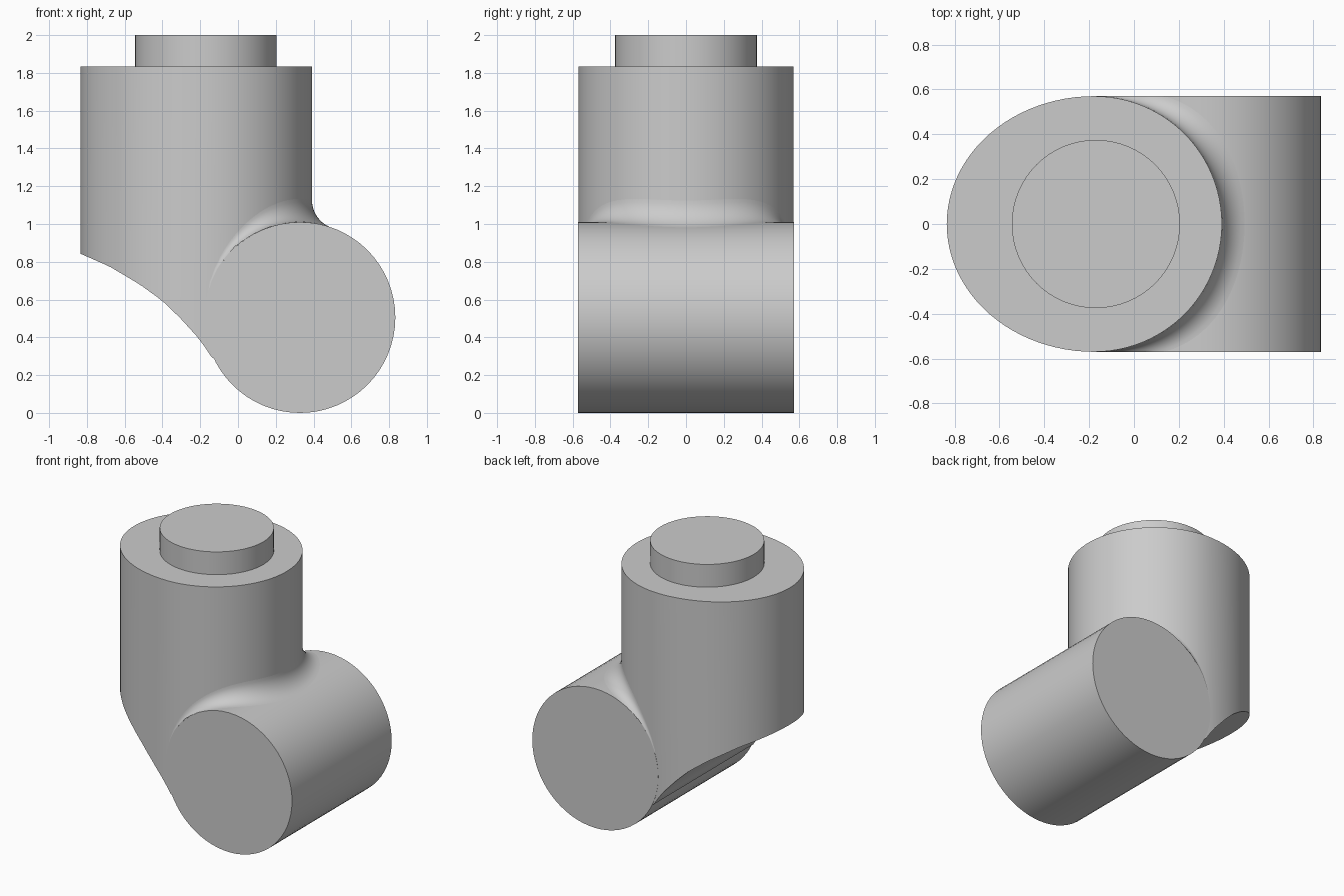
import bpy, bmesh, math
from mathutils import Vector

cube = bpy.data.objects.get("Cube")
if cube:
    bpy.data.objects.remove(cube, do_unlink=True)

grey = bpy.data.materials.new("light_grey")
grey.use_nodes = True
color = (0.6, 0.6, 0.6, 1)
grey.diffuse_color = color
grey.node_tree.nodes["Principled BSDF"].inputs["Base Color"].default_value = color

AXIS_X, COL_R, LEFT_R = -0.178, 0.57, 0.657   # column
BAR_X, BAR_R, HALF = 0.328, 0.505, 0.571      # cross barrel
DECK, TOP = 1.835, 2.0


def finish(name, bm, recalc=True):
    if recalc:
        bmesh.ops.recalc_face_normals(bm, faces=bm.faces)
    mesh = bpy.data.meshes.new(name)
    bm.to_mesh(mesh)
    bm.free()
    mesh.materials.append(grey)
    obj = bpy.data.objects.new(name, mesh)
    bpy.context.collection.objects.link(obj)
    bpy.ops.object.select_all(action="DESELECT")
    obj.select_set(True)
    bpy.context.view_layer.objects.active = obj
    bpy.ops.object.shade_smooth_by_angle(angle=math.radians(30))
    return obj


def cylinder(name, radius, depth, location, tilt=0):
    bm = bmesh.new()
    bmesh.ops.create_cone(bm, cap_ends=True, segments=64,
                          radius1=radius, radius2=radius, depth=depth)
    obj = finish(name, bm)
    obj.location = location
    obj.rotation_euler.x = tilt


# Curved underside of the column, ending inside the barrel
UNDER = [(-0.835, 0.843), (-0.68, 0.775), (-0.52, 0.68), (-0.4, 0.593),
         (-0.307, 0.503), (-0.2, 0.386), (-0.127, 0.275), (0.4, 0.275)]


def underside(x):
    for (x0, z0), (x1, z1) in zip(UNDER, UNDER[1:]):
        if x <= x1:
            return z0 + (z1 - z0) * (x - x0) / (x1 - x0)
    return UNDER[-1][1]


# Egg-shaped column with a flat deck
bm = bmesh.new()
n = 96
upper, lower = [], []
for i in range(n):
    t = math.tau * i / n
    x = AXIS_X + math.cos(t) * (COL_R if math.cos(t) > 0 else LEFT_R)
    y = COL_R * math.sin(t)
    upper.append(bm.verts.new((x, y, DECK)))
    lower.append(bm.verts.new((x, y, underside(x))))
bm.faces.new(upper)
for i in range(n):
    j = (i + 1) % n
    bm.faces.new((lower[i], lower[j], upper[j], upper[i]))
for i in range(n // 2):
    ring = [lower[i], lower[i + 1], lower[-i - 1], lower[-i]]
    bm.faces.new(list(dict.fromkeys(ring)))
finish("column", bm)

# Cross barrel and top boss
cylinder("cross_barrel", BAR_R, 2 * HALF, (BAR_X, 0, BAR_R), math.pi / 2)
cylinder("top_boss", 0.375, TOP - DECK + 0.02, (-0.17, 0, (TOP + DECK - 0.02) / 2))

# Tapering fillet where the column meets the barrel
bm = bmesh.new()
rows, steps = [], 10
for i in range(-32, 33):
    t = math.pi / 2 * i / 32
    r = 0.15 * math.cos(t) + 0.001
    cx = AXIS_X + (COL_R + r) * math.cos(t)
    cy = (COL_R + r) * math.sin(t)
    cz = BAR_R + math.sqrt(max(0, (BAR_R + r) ** 2 - (cx - BAR_X) ** 2))
    center = Vector((cx, cy, cz))
    to_column = Vector((-math.cos(t), -math.sin(t), 0))
    to_barrel = Vector((BAR_X - cx, 0, BAR_R - cz)).normalized()
    row = []
    for k in range(steps + 1):
        p = center + r * to_column.slerp(to_barrel, k / steps)
        p.y = max(-HALF, min(HALF, p.y))
        row.append(bm.verts.new(p))
    rows.append(row)
for a, b in zip(rows, rows[1:]):
    for k in range(steps):
        bm.faces.new((a[k], a[k + 1], b[k + 1], b[k]))
bm.normal_update()
if sum((f.normal * f.calc_area() for f in bm.faces), Vector()).z < 0:
    bmesh.ops.reverse_faces(bm, faces=bm.faces)
finish("fillet", bm, recalc=False)
